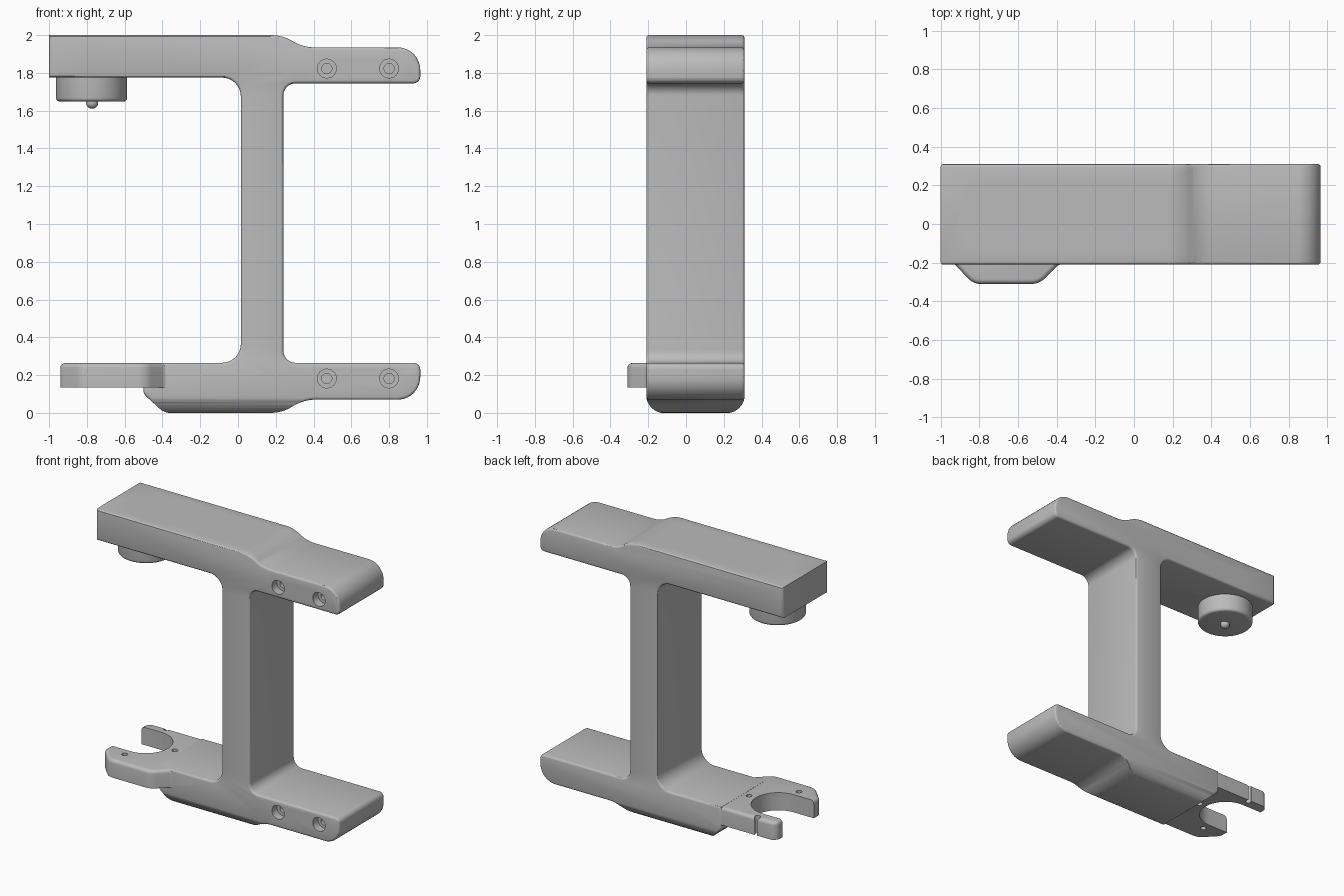
import bpy, bmesh, math
from mathutils import Vector

cube = bpy.data.objects.get("Cube")
if cube:
    bpy.data.objects.remove(cube, do_unlink=True)

grey = bpy.data.materials.new("plain_grey")
grey.use_nodes = True
grey.diffuse_color = (0.5, 0.5, 0.5, 1)
grey.node_tree.nodes["Principled BSDF"].inputs["Base Color"].default_value = (0.5, 0.5, 0.5, 1)


def rounded(corners, steps=10):
    """Outline from (u, v, radius) corners, each corner replaced by an arc."""
    out = []
    for i, (u, v, r) in enumerate(corners):
        p = Vector((u, v))
        if r == 0:
            out.append(p)
            continue
        a = (Vector(corners[i - 1][:2]) - p).normalized()
        b = (Vector(corners[(i + 1) % len(corners)][:2]) - p).normalized()
        half = math.acos(max(-1, min(1, a.dot(b)))) / 2
        centre = p + (a + b).normalized() * r / math.sin(half)
        start = p + a * r / math.tan(half) - centre
        turn = math.pi - 2 * half
        if a.x * b.y - a.y * b.x > 0:
            turn = -turn
        for k in range(steps + 1):
            t = turn * k / steps
            c, s = math.cos(t), math.sin(t)
            out.append(centre + Vector((start.x * c - start.y * s, start.x * s + start.y * c)))
    return out


def circle(u, v, r, n=40):
    return [Vector((u + r * math.cos(2 * math.pi * i / n), v + r * math.sin(2 * math.pi * i / n)))
            for i in range(n)]


def prism(name, outline, lo, hi, axis="z", bevel=0, rims=(), segments=4):
    """Extrude an outline along y or z and round the chosen end rims."""
    def place(p, d):
        return (p.x, d, p.y) if axis == "y" else (p.x, p.y, d)
    bm = bmesh.new()
    ends = []
    for d in (lo, hi):
        ends.append(bm.faces.new([bm.verts.new(place(p, d)) for p in outline]))
    n = len(outline)
    low, high = (list(f.verts) for f in ends)
    for i in range(n):
        j = (i + 1) % n
        bm.faces.new((low[i], low[j], high[j], high[i]))
    bmesh.ops.recalc_face_normals(bm, faces=bm.faces)
    if bevel:
        edges = [e for k in rims for e in ends[k].edges]
        bmesh.ops.bevel(bm, geom=edges, offset=bevel, segments=segments, profile=0.5,
                        affect="EDGES", clamp_overlap=False)
    mesh = bpy.data.meshes.new(name)
    bm.to_mesh(mesh)
    bm.free()
    mesh.materials.append(grey)
    obj = bpy.data.objects.new(name, mesh)
    bpy.context.collection.objects.link(obj)
    return obj


def activate(obj):
    bpy.ops.object.select_all(action="DESELECT")
    obj.select_set(True)
    bpy.context.view_layer.objects.active = obj


def combine(obj, tool, operation="DIFFERENCE"):
    mod = obj.modifiers.new("cut", "BOOLEAN")
    mod.operation, mod.solver, mod.object = operation, "EXACT", tool
    activate(obj)
    bpy.ops.object.modifier_apply(modifier=mod.name)
    bpy.data.objects.remove(tool, do_unlink=True)


MID = 0.05           # centre line of the body in y
HALF = 0.26          # half the body width

# Frame: side profile with two arms to each side of an upright web
frame = prism("frame", rounded([
    (-1.0, 1.775, 0), (-1.0, 2, 0), (0.235, 2, 0.22), (0.345, 1.935, 0.22),
    (0.965, 1.935, 0.12), (0.965, 1.745, 0.035), (0.24, 1.745, 0.065),
    (0.24, 0.265, 0.065), (0.965, 0.265, 0.035), (0.965, 0.07, 0.12),
    (0.345, 0.07, 0.22), (0.235, 0, 0.22), (-0.39, 0, 0.08), (-0.5, 0.1, 0.04),
    (-0.5, 0.265, 0), (0.015, 0.265, 0.1), (0.015, 1.775, 0.1)]),
    MID - HALF, MID + HALF, "y", 0.015, (0, 1), 3)

# Trim the frame to a round nose and soft long edges
w = HALF + 0.002
combine(frame, prism("envelope", rounded([
    (-0.97, MID - w, w - 0.001), (1.2, MID - w, 0), (1.2, MID + w, 0),
    (-0.97, MID + w, w - 0.001)], 20), -0.002, 2.002, "z", 0.1, (0, 1), 8), "INTERSECT")

# Stepped screw holes in the front of the right arms
for x in (0.47, 0.8):
    for z in (0.182, 1.823):
        for r, depth in ((0.05, 0.06), (0.027, 0.16)):
            combine(frame, prism("bore", circle(x, z, r, 24), -0.4, MID - HALF + depth, "y"))

# Fork plate with an open round seat and pin holes
fork = prism("fork_plate", rounded([
    (-0.94, -0.195, 0.05), (-0.83, -0.31, 0.09), (-0.49, -0.31, 0.1),
    (-0.385, -0.205, 0.06), (-0.2, -0.205, 0), (-0.2, 0.307, 0), (-0.94, 0.307, 0.05)]),
    0.135, 0.264, "z", 0.025, (1,))
seat_x, seat_r = -0.78, 0.18
combine(fork, prism("seat", rounded([
    (-1.2, MID - seat_r, 0), (seat_x + seat_r, MID - seat_r, seat_r - 0.001),
    (seat_x + seat_r, MID + seat_r, seat_r - 0.001), (-1.2, MID + seat_r, 0)], 14), 0, 0.4))
for dx, dy in ((0, -0.24), (0.235, 0), (0, 0.24)):
    combine(fork, prism("pin_hole", circle(seat_x + dx, MID + dy, 0.02, 16), 0, 0.4))

# Round head under the upper nose, with a small ball tip
head = prism("round_head", circle(-0.775, MID, 0.188, 56), 1.648, 1.85, "z", 0.02, (0,))
bpy.ops.mesh.primitive_uv_sphere_add(segments=20, ring_count=12, radius=0.032,
                                     location=(-0.772, MID, 1.642))
tip = bpy.context.object
tip.name = "ball_tip"
tip.data.materials.append(grey)

for obj in (frame, fork, head, tip):
    activate(obj)
    bpy.ops.object.shade_smooth_by_angle(angle=math.radians(30))
